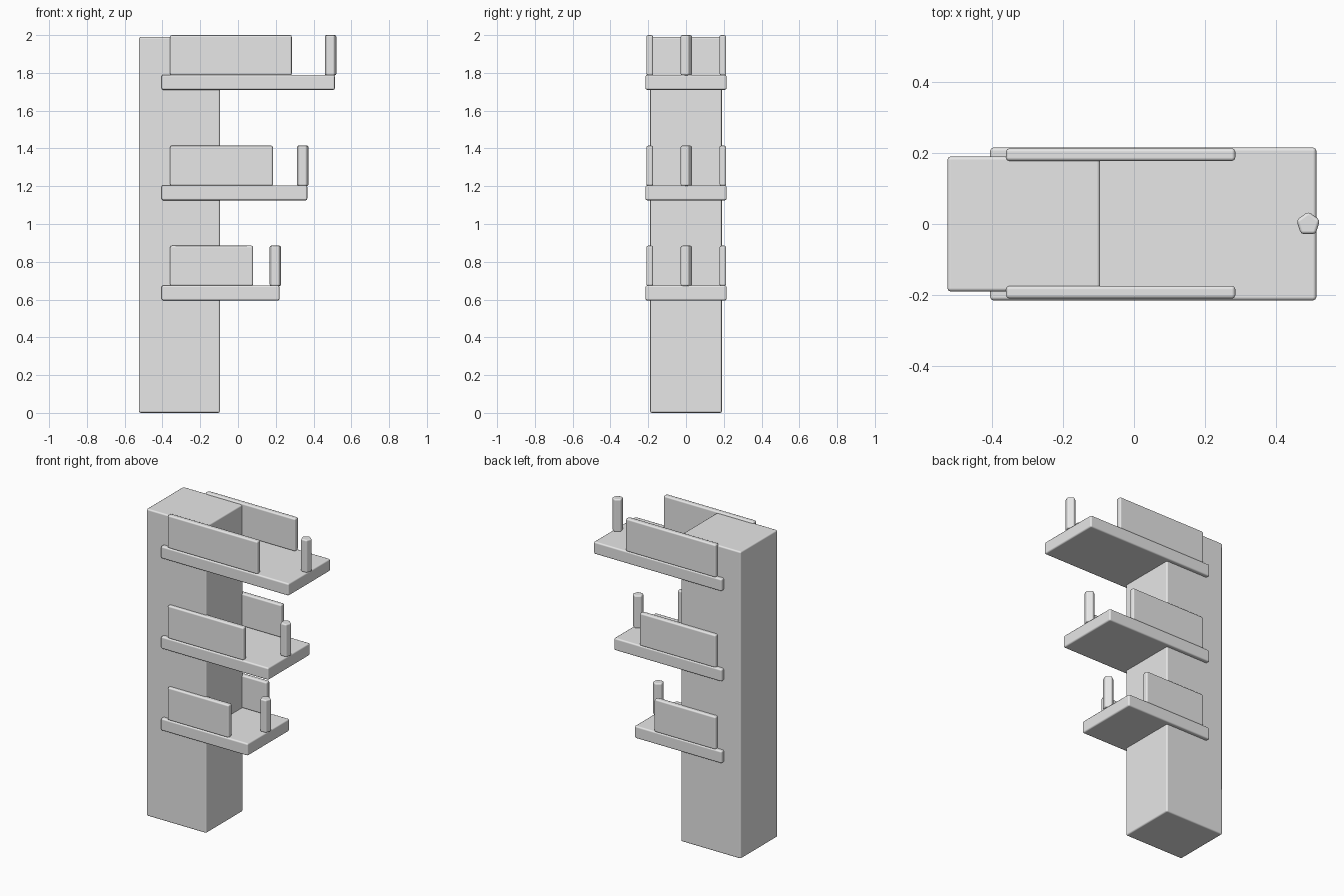
import bpy
from mathutils import Vector

if "Cube" in bpy.data.objects:
    bpy.data.objects.remove(bpy.data.objects["Cube"], do_unlink=True)

grey = bpy.data.materials.new("light_grey")
grey.use_nodes = True
grey.diffuse_color = (0.8, 0.8, 0.8, 1)
grey.node_tree.nodes["Principled BSDF"].inputs["Base Color"].default_value = (0.8, 0.8, 0.8, 1)


def finish(name, width):
    """Name, colour, bevel and smooth the active object."""
    obj = bpy.context.object
    obj.name = name
    obj.data.materials.append(grey)
    bpy.ops.object.shade_smooth()
    bevel = obj.modifiers.new("soft_edges", "BEVEL")
    bevel.width = width
    bevel.segments = 2
    bevel.limit_method = "NONE"
    bevel.harden_normals = True


def box(name, low, high):
    low, high = Vector(low), Vector(high)
    bpy.ops.mesh.primitive_cube_add(size=1, location=(low + high) / 2)
    bpy.context.object.scale = high - low
    bpy.ops.object.transform_apply(location=False, rotation=False, scale=True)
    finish(name, 0.01)


# Upright column
box("column", (-0.525, -0.19, 0), (-0.095, 0.19, 1.99))

# Three tiers: name, shelf bottom, shelf end, side panel end, peg centre
tiers = [("lower", 0.595, 0.22, 0.08, 0.198),
         ("middle", 1.125, 0.367, 0.185, 0.343),
         ("upper", 1.71, 0.513, 0.285, 0.49)]

for tier, base, shelf_end, panel_end, peg_x in tiers:
    top = base + 0.08
    box(tier + "_shelf", (-0.405, -0.215, base), (shelf_end, 0.215, top))
    # Side panels on both long edges
    for side, y in (("left", 0.195), ("right", -0.192)):
        box(f"{tier}_{side}_panel", (-0.36, y - 0.018, top - 0.003),
            (panel_end, y + 0.018, top + 0.21))
    # Five-sided peg at the free end
    bpy.ops.mesh.primitive_cylinder_add(vertices=5, radius=0.035, depth=0.213,
                                        location=(peg_x, 0, top + 0.1035))
    finish(tier + "_peg", 0.009)
